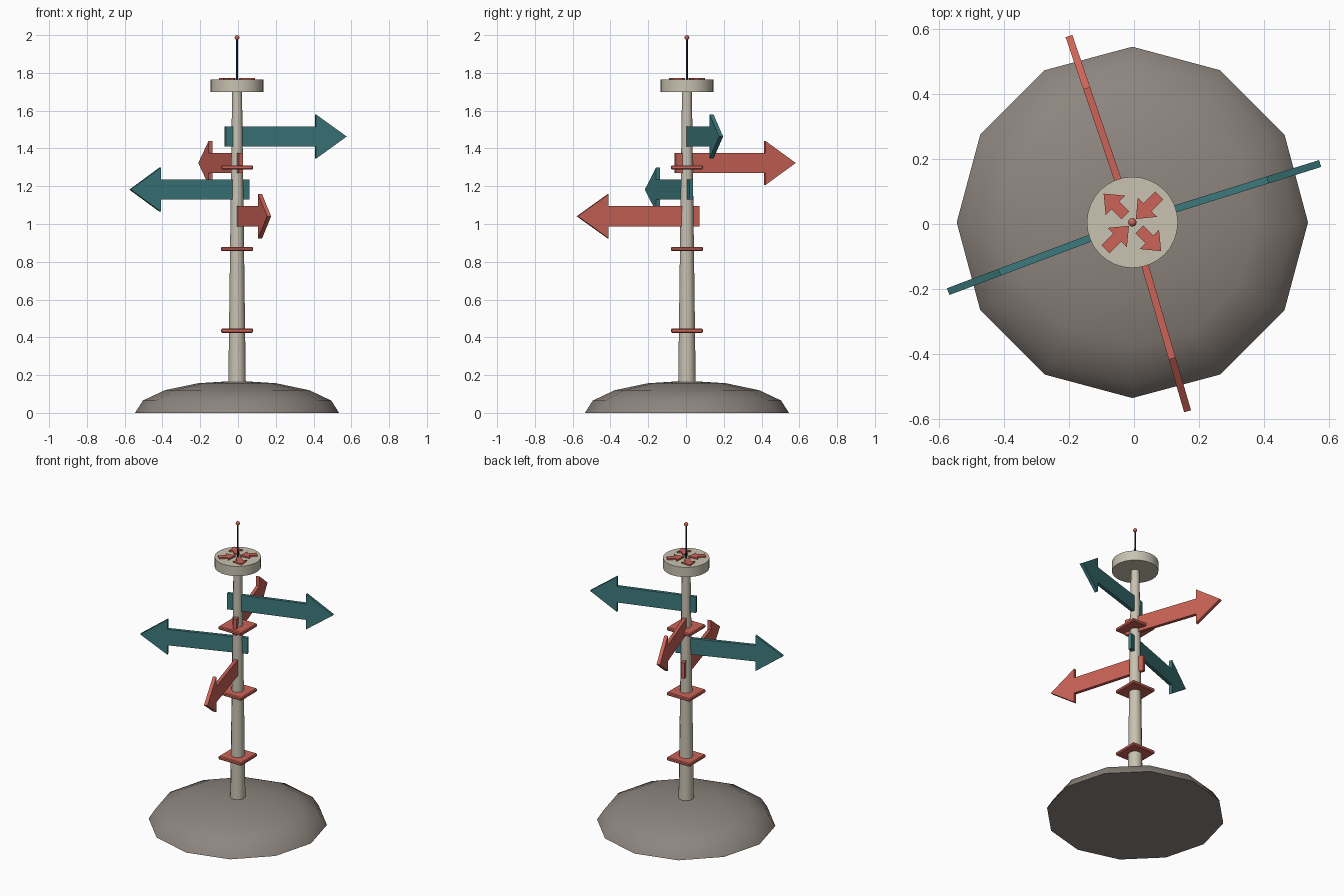
import bpy, bmesh
from math import radians, sin, cos, pi
from mathutils import Matrix

if "Cube" in bpy.data.objects:
    bpy.data.objects.remove(bpy.data.objects["Cube"])

CX, CY = -0.005, 0.005   # axis of the post


def material(name, rgb):
    m = bpy.data.materials.new(name)
    m.diffuse_color = (*rgb, 1)
    m.use_nodes = True
    m.node_tree.nodes["Principled BSDF"].inputs["Base Color"].default_value = m.diffuse_color
    return m


RED = material("coral red", (0.60, 0.125, 0.095))
TEAL = material("teal", (0.046, 0.19, 0.20))
BONE = material("bone white", (0.58, 0.54, 0.44))
STONE = material("stone grey", (0.27, 0.235, 0.21))
NAVY = material("dark navy", (0.02, 0.025, 0.05))


def add(name, bm, mat, smooth=None):
    bmesh.ops.recalc_face_normals(bm, faces=bm.faces[:])
    me = bpy.data.meshes.new(name)
    bm.to_mesh(me)
    bm.free()
    me.materials.append(mat)
    ob = bpy.data.objects.new(name, me)
    bpy.context.collection.objects.link(ob)
    ob.location = (CX, CY, 0)
    if smooth:
        bpy.ops.object.select_all(action='DESELECT')
        ob.select_set(True)
        bpy.context.view_layer.objects.active = ob
        bpy.ops.object.shade_smooth_by_angle(angle=radians(smooth))
    return ob


def lathe(name, profile, sides, mat, smooth=40):
    """Closed solid from (radius, height) points; radius 0 makes a pole."""
    bm = bmesh.new()
    rings = []
    for r, z in profile:
        if r == 0:
            rings.append([bm.verts.new((0, 0, z))])
        else:
            rings.append([bm.verts.new((r * cos(2 * pi * i / sides), r * sin(2 * pi * i / sides), z))
                          for i in range(sides)])
    for a, b in zip(rings, rings[1:]):
        for i in range(sides):
            j = (i + 1) % sides
            if len(b) == 1:
                bm.faces.new((a[i], a[j], b[0]))
            elif len(a) == 1:
                bm.faces.new((a[0], b[j], b[i]))
            else:
                bm.faces.new((a[i], a[j], b[j], b[i]))
    for ring in (rings[0], rings[-1]):
        if len(ring) > 1:
            bm.faces.new(ring)
    return add(name, bm, mat, smooth)


def arrow(name, tail, neck, tip, shaft, head, thick, matrix, mat):
    """Flat arrow along +x in the xy plane, extruded and placed by a matrix."""
    pts = [(tail, -shaft), (neck, -shaft), (neck, -head), (tip, 0),
           (neck, head), (neck, shaft), (tail, shaft)]
    bm = bmesh.new()
    face = bm.faces.new([bm.verts.new((x, y, -thick / 2)) for x, y in pts])
    out = bmesh.ops.extrude_face_region(bm, geom=[face])
    bmesh.ops.translate(bm, vec=(0, 0, thick),
                        verts=[v for v in out["geom"] if isinstance(v, bmesh.types.BMVert)])
    bm.transform(matrix)
    return add(name, bm, mat)


# Mound, post, cap and mast
lathe("mound", [(0.54 * cos(k * pi / 8), 0.17 * sin(k * pi / 8)) for k in range(4)] + [(0, 0.17)],
      12, STONE)
lathe("post", [(0.048, 0.02), (0.026, 1.72)], 12, BONE)
lathe("cap", [(0.14, 1.70), (0.14, 1.765)], 32, BONE)
lathe("mast", [(0.006, 1.76), (0.005, 1.985)], 8, NAVY)
lathe("mast_ball", [(0, 1.974)] + [(0.013 * sin(k * pi / 6), 1.987 - 0.013 * cos(k * pi / 6))
                                 for k in range(1, 6)] + [(0, 2.0)], 12, RED, 60)

# Square collars on the post
for n, z in enumerate((0.435, 0.868, 1.30)):
    bm = bmesh.new()
    bmesh.ops.create_cube(bm, size=1, matrix=Matrix.Translation((0, 0, z)) @ Matrix.Diagonal((0.17, 0.17, 0.022, 1)))
    bmesh.ops.bevel(bm, geom=bm.edges[:], offset=0.005, segments=1, affect='EDGES')
    add(f"collar_{n + 1}", bm, RED)

# Upright direction arrows
for n, (ang, z, mat) in enumerate(((17.4, 1.463, TEAL), (108.8, 1.323, RED),
                                   (200.6, 1.182, TEAL), (286.3, 1.041, RED))):
    place = (Matrix.Translation((0, 0, z)) @ Matrix.Rotation(radians(ang), 4, 'Z')
             @ Matrix.Rotation(pi / 2, 4, 'X'))
    arrow(f"direction_arrow_{n + 1}", -0.065, 0.435, 0.605, 0.053, 0.117, 0.022, place, mat)

# Small arrows on the cap: two point out, two point in
for n, ang in enumerate((45, 135, 225, 315)):
    place = Matrix.Translation((0, 0, 1.768)) @ Matrix.Rotation(radians(ang), 4, 'Z')
    tail, neck, tip = (0.03, 0.074, 0.125) if n % 2 else (0.117, 0.066, 0.015)
    arrow(f"cap_arrow_{n + 1}", tail, neck, tip, 0.017, 0.042, 0.012, place, RED)
